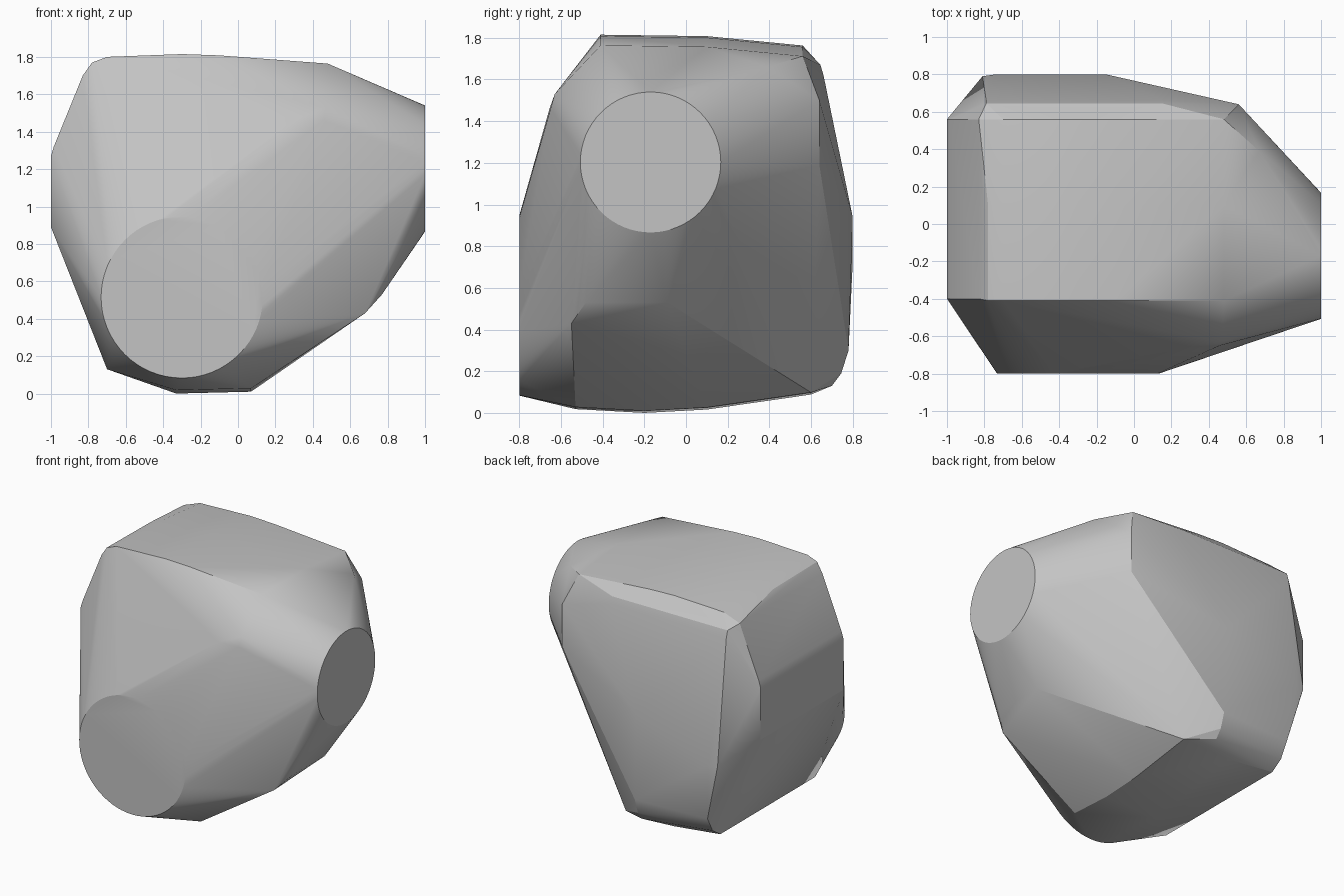
import bpy
import bmesh
import math

default_cube = bpy.data.objects.get("Cube")
if default_cube:
    bpy.data.objects.remove(default_cube, do_unlink=True)


def make_material(name, colour):
    material = bpy.data.materials.new(name)
    material.use_nodes = True
    material.diffuse_color = colour
    shader = next(n for n in material.node_tree.nodes if n.type == "BSDF_PRINCIPLED")
    shader.inputs["Base Color"].default_value = colour
    return material


def ring(radius, place, segments=64):
    """Points of a flat round end; place turns two offsets into a position."""
    angles = [math.tau * i / segments for i in range(segments)]
    return [place(radius * math.cos(a), radius * math.sin(a)) for a in angles]


def rows_along_y(profile, y_values):
    """Repeat an x/z profile at several depths."""
    return [(x, y, z) for y in y_values for x, z in profile]


def rows_along_x(profile, x_values):
    """Repeat a y/z profile at several widths."""
    return [(x, y, z) for x in x_values for y, z in profile]


points = []

# Round flat ends: one on the front, one on the left side
points += ring(0.432, lambda a, b: (-0.3 + a, -0.8, 0.515 + b))
points += ring(0.337, lambda a, b: (1, -0.17 + a, 1.203 + b))

# Flat side wall and its rounded upper edge
side_wall = [(-1, 0.89), (-1, 1.27), (-0.985, 1.32), (-0.83, 1.7)]
points += rows_along_y(side_wall, (-0.4, 0.56))

# Gently arched top, lower towards the back
for x, z in [(-0.78, 1.77), (-0.7, 1.8), (-0.3, 1.815), (-0.1, 1.808), (0.48, 1.764)]:
    points += [(x, -0.41, z), (x, 0.1, z - 0.007), (x, 0.56, z - 0.052)]

# Bevel between the top and the back
back_bevel = [(0.645, 1.67), (0.66, 1.62)]
points += rows_along_x(back_bevel, (-0.79, 0.15))

# Back shoulder beside the round side end
points += rows_along_y([(0.56, 1.5), (0.56, 1.19)], (0.64,))
points.append((0.67, 0.39, 1.66))

# Front shoulder
points += [(0.3, -0.655, 1.46), (0.46, -0.65, 1.46), (0.47, -0.63, 1.53)]

# Back wall and its rounded lower edge
points += [(-0.15, 0.8, 0.94), (-0.74, 0.8, 0.72), (-0.81, 0.79, 0.73)]
points += rows_along_x([(0.78, 0.3), (0.745, 0.19), (0.7, 0.13)], (-0.13,))
points += rows_along_x([(0.75, 0.3), (0.69, 0.19)], (-0.7,))

# Slightly bowed underside
for y, lift in [(-0.53, 0.018), (-0.2, 0), (0.1, 0.016), (0.6, 0.088)]:
    points += [(-0.33, y, lift), (0.07, y, lift + 0.01)]
points += rows_along_y([(-0.7, 0.13)], (-0.5, 0.6))

# Lower side corner
points += rows_along_y([(0.77, 0.53)], (-0.48, -0.09))
points.append((0.68, -0.55, 0.43))

# Wrap all parts in one convex skin
bm = bmesh.new()
for point in points:
    bm.verts.new(point)
result = bmesh.ops.convex_hull(bm, input=bm.verts[:])
loose = {g for g in result["geom_interior"] + result["geom_unused"]
         if isinstance(g, bmesh.types.BMVert)}
bmesh.ops.delete(bm, geom=list(loose), context="VERTS")
bmesh.ops.dissolve_limit(bm, angle_limit=math.radians(1),
                         verts=bm.verts[:], edges=bm.edges[:])
bmesh.ops.recalc_face_normals(bm, faces=bm.faces[:])

mesh = bpy.data.meshes.new("convex_shell")
bm.to_mesh(mesh)
bm.free()
mesh.materials.append(make_material("plain grey", (0.55, 0.55, 0.55, 1)))

shell = bpy.data.objects.new("convex_shell", mesh)
bpy.context.collection.objects.link(shell)
bpy.ops.object.select_all(action="DESELECT")
shell.select_set(True)
bpy.context.view_layer.objects.active = shell
bpy.ops.object.shade_smooth_by_angle(angle=math.radians(20))
